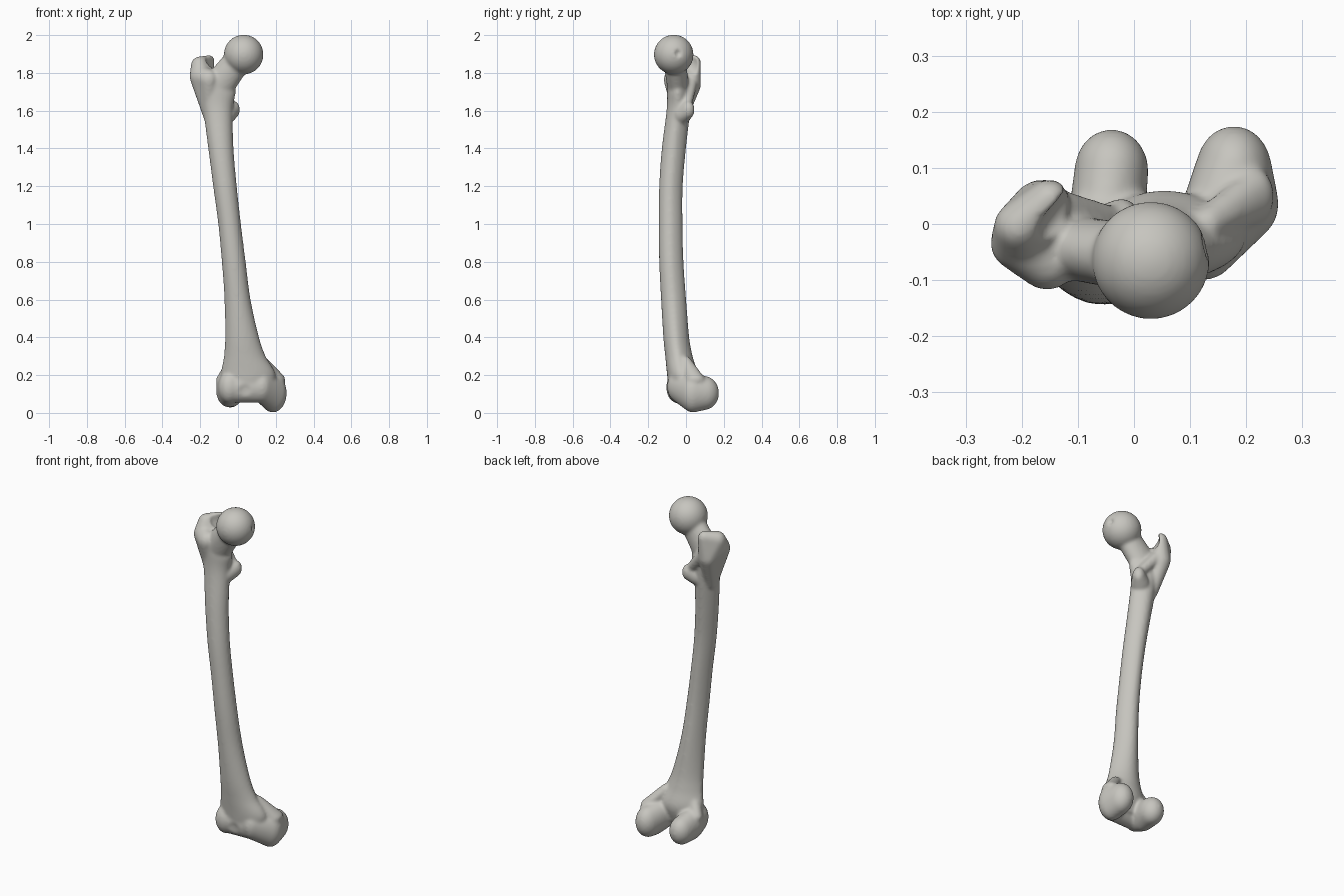
import bpy, bmesh, math
from mathutils import Vector

cube = bpy.data.objects.get("Cube")
if cube:
    bpy.data.objects.remove(cube)

bone = bpy.data.materials.new("pale_bone")
bone.use_nodes = True
colour = (0.57, 0.56, 0.52, 1)
bone.diffuse_color = colour
bone.node_tree.nodes["Principled BSDF"].inputs["Base Color"].default_value = colour


def ball_points(centre, radii, n=20):
    """Points on an ellipsoid."""
    r = (radii,) * 3 if isinstance(radii, float) else radii
    pts = []
    for i in range(n + 1):
        a = math.pi * i / n
        for j in range(1 if i in (0, n) else n * 2):
            b = math.pi * j / n
            d = (math.sin(a) * math.cos(b), math.sin(a) * math.sin(b), math.cos(a))
            pts.append(Vector([c + s * k for c, s, k in zip(centre, r, d)]))
    return pts


def add_hull(bm, *balls):
    """Closed convex skin stretched over one or more ellipsoids."""
    part = bmesh.new()
    for centre, radii in balls:
        for p in ball_points(centre, radii):
            part.verts.new(p)
    bmesh.ops.convex_hull(part, input=part.verts[:])
    bmesh.ops.delete(part, geom=[v for v in part.verts if not v.link_faces], context='VERTS')
    bmesh.ops.recalc_face_normals(part, faces=part.faces[:])
    mesh = bpy.data.meshes.new("part")
    part.to_mesh(mesh)
    part.free()
    bm.from_mesh(mesh)
    bpy.data.meshes.remove(mesh)


def curve_at(a, b, c, d, t):
    """Smooth interpolation between b and c."""
    return [q + 0.5 * t * (r - p + t * (2*p - 5*q + 4*r - s + t * (3*(q - r) + s - p)))
            for p, q, r, s in zip(a, b, c, d)]


def add_shaft(bm, sections, sides=40, steps=6):
    """Loft of level rings (z, xmin, xmax, ymin, ymax), narrowed to a ridge at the back."""
    ext = [sections[0]] + sections + [sections[-1]]
    rows = [curve_at(*ext[i:i + 4], k / steps)
            for i in range(len(sections) - 1) for k in range(steps)] + [sections[-1]]
    rings = []
    for z, x0, x1, y0, y1 in rows:
        ring = []
        for k in range(sides):
            a = math.tau * k / sides
            c, s = math.cos(a), math.sin(a)
            narrow = 1 - 0.22 * max(s, 0)
            ring.append(bm.verts.new(((x0 + x1) / 2 + (x1 - x0) / 2 * c * narrow,
                                      (y0 + y1) / 2 + (y1 - y0) / 2 * s, z)))
        rings.append(ring)
    for low, high in zip(rings, rings[1:]):
        for k in range(sides):
            n = (k + 1) % sides
            bm.faces.new((low[k], low[n], high[n], high[k]))
    bm.faces.new(rings[0][::-1])
    bm.faces.new(rings[-1])


def make_object(name, bm):
    mesh = bpy.data.meshes.new(name)
    bm.to_mesh(mesh)
    bm.free()
    obj = bpy.data.objects.new(name, mesh)
    bpy.context.collection.objects.link(obj)
    mesh.materials.append(bone)
    return obj


def apply(obj, kind, **settings):
    mod = obj.modifiers.new(kind.lower(), kind)
    for key, value in settings.items():
        setattr(mod, key, value)
    bpy.context.view_layer.objects.active = obj
    bpy.ops.object.modifier_apply(modifier=mod.name)


bm = bmesh.new()

# Bowed shaft, flaring at both ends
add_shaft(bm, [
    (0.10, -0.07, 0.17, -0.09, 0.03),
    (0.20, -0.09, 0.20, -0.10, 0.06),
    (0.30, -0.075, 0.147, -0.11, 0.035),
    (0.40, -0.069, 0.112, -0.12, 0.017),
    (0.60, -0.072, 0.067, -0.132, 0.001),
    (0.80, -0.086, 0.041, -0.142, -0.013),
    (1.00, -0.105, 0.016, -0.144, -0.018),
    (1.20, -0.132, -0.006, -0.142, -0.017),
    (1.40, -0.158, -0.023, -0.128, 0.0),
    (1.60, -0.186, -0.028, -0.103, 0.022),
    (1.70, -0.215, -0.012, -0.10, 0.022),
    (1.78, -0.215, -0.03, -0.10, 0.01)])

# Round head and slanting neck
add_hull(bm, ((0.03, -0.065, 1.897), 0.105))
add_hull(bm, ((0.01, -0.062, 1.88), (0.07, 0.06, 0.07)),
         ((-0.09, -0.045, 1.75), (0.08, 0.057, 0.085)))

# Greater trochanter: crest, front corner and tapering root
crest = ((-0.205, -0.005, 1.835), (0.045, 0.045, 0.052))
crest_back = ((-0.15, 0.043, 1.852), (0.037, 0.036, 0.042))
back = ((-0.165, 0.034, 1.74), (0.05, 0.045, 0.06))
side = ((-0.2, -0.035, 1.78), (0.056, 0.05, 0.06))
front = ((-0.155, -0.07, 1.765), (0.05, 0.048, 0.055))
root = ((-0.145, -0.03, 1.56), 0.035)
add_hull(bm, crest, crest_back, back, side)
add_hull(bm, side, front, back, root)

# Lesser trochanter and the ridge leading up to the greater one
add_hull(bm, ((-0.022, 0.012, 1.605), (0.032, 0.034, 0.046)),
         ((-0.06, -0.02, 1.58), 0.05))
add_hull(bm, ((-0.035, 0.004, 1.63), 0.026), ((-0.13, 0.025, 1.74), 0.035))

# Lateral condyle
add_hull(bm, ((-0.04, 0.095, 0.108), (0.066, 0.074, 0.08)),
         ((-0.05, 0.02, 0.12), (0.066, 0.07, 0.09)),
         ((-0.045, -0.04, 0.135), (0.06, 0.065, 0.085)))

# Medial condyle
add_hull(bm, ((0.178, 0.095, 0.105), (0.068, 0.08, 0.09)),
         ((0.185, 0.035, 0.105), (0.073, 0.07, 0.103)),
         ((0.125, -0.035, 0.14), (0.06, 0.065, 0.085)))

# Bridge between the condyles and the bumps above them
add_hull(bm, ((-0.03, -0.04, 0.135), (0.05, 0.06, 0.08)),
         ((0.12, -0.035, 0.135), (0.05, 0.06, 0.08)))
add_hull(bm, ((0.215, 0.05, 0.175), (0.035, 0.05, 0.035)), ((0.13, 0.0, 0.27), 0.03))
add_hull(bm, ((-0.085, 0.02, 0.17), 0.033), ((-0.03, -0.03, 0.26), 0.035))

thigh_bone = make_object("thigh_bone", bm)
apply(thigh_bone, 'REMESH', mode='VOXEL', voxel_size=0.007)

# Hollows: rear notch, front groove, head pit and trochanter pit
hollows = {
    "rear_notch": [((0.064, 0.15, 0.06), (0.044, 0.14, 0.085)),
                   ((0.064, 0.15, 0.0), (0.044, 0.14, 0.085))],
    "front_groove": [((0.04, -0.13, 0.1), (0.06, 0.043, 0.09))],
    "head_pit": [((0.135, -0.04, 1.905), (0.018, 0.02, 0.024))],
    "trochanter_pit": [((-0.105, 0.04, 1.84), (0.028, 0.035, 0.055)),
                       ((-0.145, -0.01, 1.88), (0.026, 0.03, 0.05))]}
for name, balls in hollows.items():
    bm = bmesh.new()
    add_hull(bm, *balls)
    cutter = make_object(name, bm)
    cutter.hide_render = True
    apply(thigh_bone, 'BOOLEAN', operation='DIFFERENCE', object=cutter, solver='EXACT')
    bpy.data.objects.remove(cutter)

# Blend everything into one smooth surface
apply(thigh_bone, 'REMESH', mode='VOXEL', voxel_size=0.007)
apply(thigh_bone, 'SMOOTH', factor=0.5, iterations=10)
thigh_bone.data.materials.clear()
thigh_bone.data.materials.append(bone)
for face in thigh_bone.data.polygons:
    face.use_smooth = True
    face.material_index = 0
